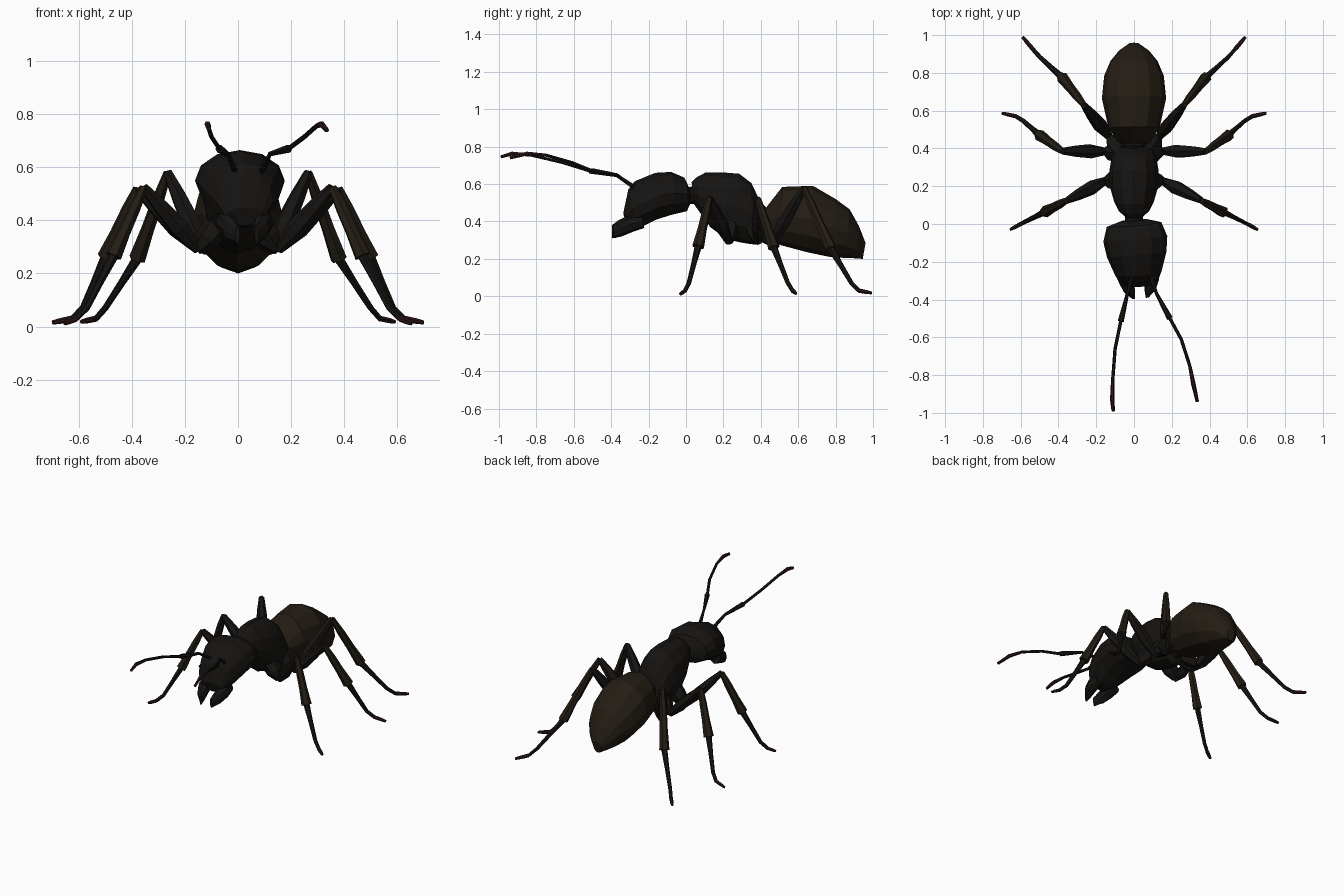
import bpy, bmesh, math
from mathutils import Vector, Matrix


def material(name, rgb):
    m = bpy.data.materials.new(name)
    m.diffuse_color = (*rgb, 1)
    return m


BLACK = material("black_shell", (0.008, 0.007, 0.006))
BROWN = material("brown_shell", (0.017, 0.012, 0.007))
RED = material("red_tips", (0.024, 0.007, 0.008))


def skin(name, rings, mat):
    """Join a list of vertex rings into a closed flat-faced solid."""
    bm = bmesh.new()
    loops = [[bm.verts.new(p) for p in r] for r in rings]
    n = len(loops[0])
    for a, b in zip(loops, loops[1:]):
        for i in range(n):
            j = (i + 1) % n
            bm.faces.new((a[i], a[j], b[j], b[i]))
    bm.faces.new(loops[0][::-1])
    bm.faces.new(loops[-1])
    bmesh.ops.recalc_face_normals(bm, faces=bm.faces)
    me = bpy.data.meshes.new(name)
    bm.to_mesh(me)
    bm.free()
    me.materials.append(mat)
    ob = bpy.data.objects.new(name, me)
    bpy.context.collection.objects.link(ob)
    return ob


def shell(name, sections, mat, n=12):
    """Sections: top y,z - bottom y,z - half width - optional centre x."""
    rings = []
    for yt, zt, yb, zb, w, *cx in sections:
        x0 = cx[0] if cx else 0
        ring = []
        for i in range(n):
            a = 2 * math.pi * i / n
            t = (1 - math.cos(a)) / 2
            ring.append((x0 + w * math.sin(a), yt + (yb - yt) * t, zt + (zb - zt) * t))
        rings.append(ring)
    return skin(name, rings, mat)


def limb(name, pts, mat, n=6):
    """Tapered tube through (x, y, z, radius) points."""
    P = [Vector(p[:3]) for p in pts]
    rings = []
    for i, p in enumerate(P):
        t = (P[min(i + 1, len(P) - 1)] - P[max(i - 1, 0)]).normalized()
        u = t.cross(Vector((0.3, 1, 0.2))) if abs(t.y) < 0.8 else t.cross(Vector((0, 0, 1)))
        u.normalize()
        v = t.cross(u)
        r = pts[i][3]
        rings.append([p + r * (math.cos(k * 2 * math.pi / n) * u + math.sin(k * 2 * math.pi / n) * v)
                      for k in range(n)])
    return skin(name, rings, mat)


# head and jaws, turned slightly to one side
yaw = Matrix.Rotation(math.radians(5), 4, 'Z')
head = shell("head", [
    (0.015, 0.58, 0.025, 0.50, 0.07), (-0.01, 0.635, 0.005, 0.455, 0.145),
    (-0.08, 0.665, -0.08, 0.435, 0.17), (-0.165, 0.66, -0.16, 0.41, 0.158),
    (-0.275, 0.615, -0.24, 0.37, 0.125), (-0.31, 0.57, -0.28, 0.37, 0.108),
    (-0.335, 0.45, -0.31, 0.38, 0.075)], BLACK)
head.matrix_world = yaw
for s, side in ((1, "left"), (-1, "right")):
    jaw = shell(side + "_mandible", [
        (-0.25, 0.44, -0.23, 0.365, 0.035, s * 0.07), (-0.31, 0.43, -0.29, 0.345, 0.04, s * 0.068),
        (-0.36, 0.405, -0.35, 0.32, 0.03, s * 0.055), (-0.395, 0.38, -0.393, 0.31, 0.008, s * 0.036)],
        BLACK, 8)
    jaw.matrix_world = yaw

# thorax, waist node and abdomen
shell("neck", [(-0.02, 0.58, -0.02, 0.50, 0.045), (0.06, 0.59, 0.06, 0.49, 0.05)], BLACK, 8)
shell("thorax", [
    (0.03, 0.61, 0.045, 0.49, 0.045), (0.055, 0.635, 0.08, 0.44, 0.08),
    (0.105, 0.662, 0.13, 0.37, 0.105), (0.20, 0.662, 0.21, 0.31, 0.13),
    (0.285, 0.655, 0.28, 0.29, 0.13), (0.35, 0.605, 0.34, 0.28, 0.12),
    (0.385, 0.53, 0.385, 0.275, 0.11), (0.41, 0.44, 0.41, 0.32, 0.08)], BLACK)
shell("waist", [(0.37, 0.46, 0.37, 0.32, 0.06), (0.415, 0.49, 0.42, 0.31, 0.065),
                (0.46, 0.44, 0.46, 0.33, 0.06)], BLACK, 8)
shell("abdomen", [
    (0.425, 0.47, 0.435, 0.32, 0.08), (0.515, 0.585, 0.50, 0.275, 0.135),
    (0.68, 0.59, 0.65, 0.235, 0.17), (0.80, 0.52, 0.77, 0.21, 0.158),
    (0.875, 0.465, 0.85, 0.205, 0.125), (0.925, 0.375, 0.91, 0.203, 0.08),
    (0.96, 0.285, 0.945, 0.20, 0.03)], BROWN)

# legs: hip, knee, shin end, then foot points
legs = {
    "front": [(0.15, 0.23, 0.29), (0.355, 0.125, 0.525), (0.47, 0.065, 0.265),
              (0.57, 0.015, 0.07), (0.61, -0.005, 0.03), (0.655, -0.03, 0.012)],
    "middle": [(0.15, 0.385, 0.29), (0.38, 0.385, 0.52), (0.50, 0.47, 0.26),
               (0.585, 0.545, 0.07), (0.625, 0.57, 0.03), (0.70, 0.587, 0.015)],
    "rear": [(0.13, 0.46, 0.285), (0.265, 0.63, 0.58), (0.38, 0.775, 0.255),
             (0.50, 0.885, 0.07), (0.535, 0.925, 0.03), (0.59, 0.99, 0.018)],
}
for part, pts in legs.items():
    for s, side in ((1, "left"), (-1, "right")):
        hip, knee, shin, ankle, toe, tip = [Vector((s * p[0], p[1], p[2])) for p in pts]
        name = side + "_" + part + "_leg_"
        root = Vector((s * 0.06, min(hip.y, 0.37), 0.40))
        limb(name + "coxa", [(*root, 0.055), (*root.lerp(hip, 0.6), 0.05), (*hip, 0.022)], BLACK)
        limb(name + "femur", [(*hip, 0.02), (*hip.lerp(knee, 0.35), 0.038),
                              (*hip.lerp(knee, 0.7), 0.03), (*knee, 0.018)], BLACK)
        limb(name + "tibia", [(*knee, 0.016), (*knee.lerp(shin, 0.3), 0.023),
                              (*knee.lerp(shin, 0.65), 0.025), (*shin, 0.032)], BROWN)
        limb(name + "foot", [(*shin, 0.019), (*shin.lerp(ankle, 0.5), 0.014), (*ankle, 0.012),
                             (*toe, 0.011)], BLACK)
        limb(name + "claw", [(*toe, 0.012), (*toe.lerp(tip, 0.6), 0.011), (*tip, 0.008)], RED)

# antennae, each with its own bend
antennae = {
    "right": [(-0.01, -0.28, 0.585), (-0.035, -0.37, 0.645), (-0.07, -0.515, 0.67),
              (-0.10, -0.66, 0.715), (-0.113, -0.83, 0.755), (-0.115, -0.93, 0.763), (-0.11, -0.99, 0.745)],
    "left": [(0.09, -0.28, 0.585), (0.12, -0.37, 0.65), (0.19, -0.50, 0.67),
             (0.25, -0.61, 0.715), (0.295, -0.75, 0.755), (0.315, -0.85, 0.763), (0.335, -0.94, 0.74)],
}
radii = [0.012, 0.009, 0.016, 0.009, 0.009, 0.012, 0.009]
for side, pts in antennae.items():
    p = [(*q, r) for q, r in zip(pts, radii)]
    limb(side + "_antenna_scape", p[:3], BLACK)
    limb(side + "_antenna_whip", [(*p[2][:3], 0.009)] + p[3:5], BLACK)
    limb(side + "_antenna_tip", p[4:], RED)
